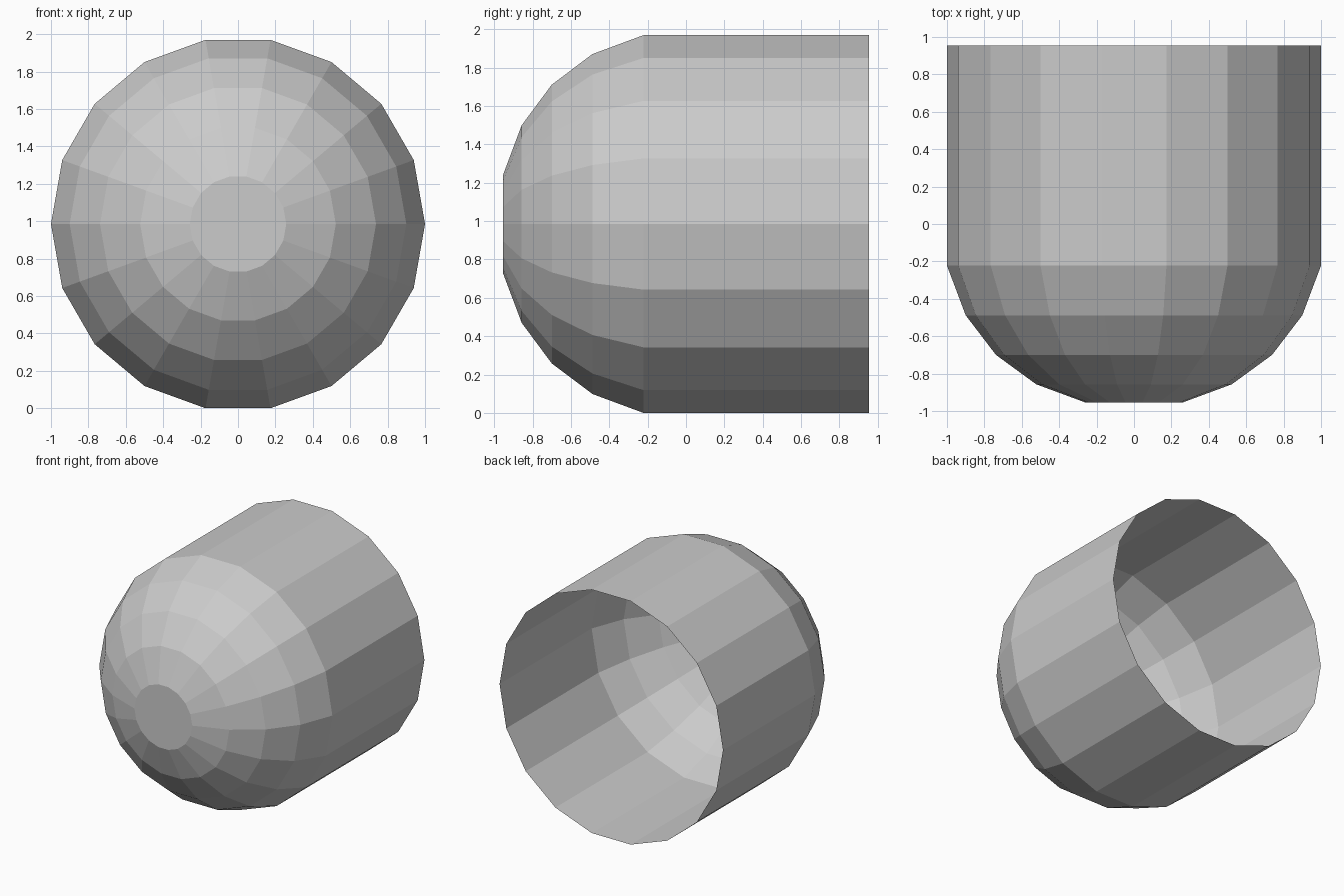
import bpy, bmesh
from math import cos, sin, radians

if "Cube" in bpy.data.objects:
    bpy.data.objects.remove(bpy.data.objects["Cube"])

SIDES = 18
CENTRE_Z = cos(radians(10))  # flat facet rests on the ground

# (y, radius) from the open back rim to the flat nose
PROFILE = [(0.955, 1.0), (-0.222, 1.0), (-0.488, 0.9),
           (-0.70, 0.738), (-0.857, 0.523), (-0.955, 0.258)]

# Open, single-walled domed cup lying along y
bm = bmesh.new()
rings = []
for y, r in PROFILE:
    rings.append([bm.verts.new((r * cos(radians(360 * i / SIDES)), y,
                                CENTRE_Z + r * sin(radians(360 * i / SIDES))))
                  for i in range(SIDES)])
for a, b in zip(rings, rings[1:]):
    for i in range(SIDES):
        j = (i + 1) % SIDES
        bm.faces.new((a[i], a[j], b[j], b[i]))

# Flat nose cap
bm.faces.new(rings[-1])

# Point every face outwards
for f in bm.faces:
    f.normal_update()
    c = f.calc_center_median()
    c.z -= CENTRE_Z
    if f.normal.x * c.x + f.normal.z * c.z + min(f.normal.y * c.y, 0 if len(f.verts) == 4 else 9) < 0:
        f.normal_flip()

mesh = bpy.data.meshes.new("domed_shell")
bm.to_mesh(mesh)
bm.free()
shell = bpy.data.objects.new("domed_shell", mesh)
bpy.context.collection.objects.link(shell)
